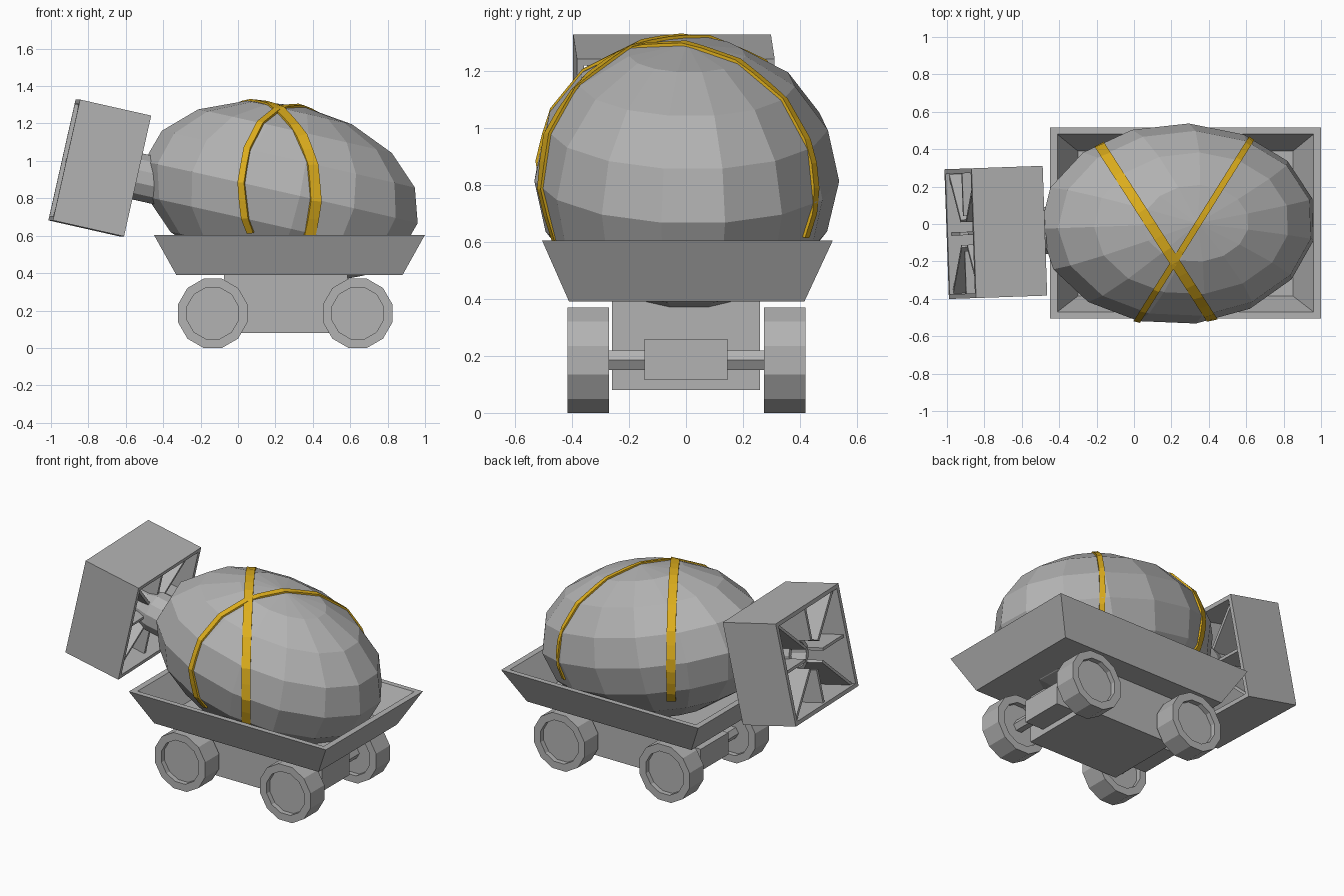
import bpy, bmesh, math
from mathutils import Vector, Matrix
from mathutils.bvhtree import BVHTree

if "Cube" in bpy.data.objects:
    bpy.data.objects.remove(bpy.data.objects["Cube"])


def material(name, rgb):
    m = bpy.data.materials.new(name)
    m.diffuse_color = (*rgb, 1)
    m.use_nodes = True
    m.node_tree.nodes["Principled BSDF"].inputs["Base Color"].default_value = m.diffuse_color
    return m


GREY = material("grey", (0.45, 0.45, 0.45))
YELLOW = material("yellow", (0.72, 0.42, 0.012))


def finish(name, bm, mat=GREY, matrix=None):
    if matrix is not None:
        bm.transform(matrix)
    bmesh.ops.recalc_face_normals(bm, faces=bm.faces)
    me = bpy.data.meshes.new(name)
    bm.to_mesh(me)
    bm.free()
    me.materials.append(mat)
    ob = bpy.data.objects.new(name, me)
    bpy.context.collection.objects.link(ob)
    return ob


def add_box(bm, x0, x1, y0, y1, z0, z1, rot=None):
    m = Matrix.Translation(((x0 + x1) / 2, (y0 + y1) / 2, (z0 + z1) / 2)) @ \
        Matrix.Diagonal((x1 - x0, y1 - y0, z1 - z0, 1))
    bmesh.ops.create_cube(bm, size=1, matrix=rot @ m if rot else m)


def loft(bm, rings, close=False):
    """Skin equal-length rings of points; cap the ends or join them up."""
    vs = [[bm.verts.new(p) for p in r] for r in rings]
    n = len(vs[0])
    for a, b in zip(vs, vs[1:] + (vs[:1] if close else [])):
        for i in range(n):
            bm.faces.new((a[i], a[(i + 1) % n], b[(i + 1) % n], b[i]))
    if not close:
        bm.faces.new(vs[0])
        bm.faces.new(vs[-1])


def circle(r, n, axis, pos, phase):
    out = []
    for i in range(n):
        a = phase + 2 * math.pi * i / n
        u, v = r * math.cos(a), r * math.sin(a)
        out.append((u, pos, v) if axis == "y" else (pos, u, v))
    return out


# chassis and axle block
bm = bmesh.new()
add_box(bm, -0.075, 0.585, -0.26, 0.26, 0.08, 0.39)
finish("chassis", bm)
bm = bmesh.new()
add_box(bm, -0.21, 0.72, -0.145, 0.145, 0.115, 0.26)
finish("axle_block", bm)

# axles and wheels with recessed hubs on both sides
for end, x in (("rear", -0.135), ("front", 0.64)):
    bm = bmesh.new()
    loft(bm, [circle(0.04, 6, "y", y, 0) for y in (-0.31, 0.31)])
    finish(end + "_axle", bm, matrix=Matrix.Translation((x, 0, 0.185)))
    for side, y in (("right", -0.343), ("left", 0.346)):
        bm = bmesh.new()
        prof = [(0.142, -0.04), (0.142, -0.073), (0.1915, -0.073),
                (0.1915, 0.073), (0.142, 0.073), (0.142, 0.04)]
        loft(bm, [circle(r, 12, "y", p, math.pi / 12) for r, p in prof])
        finish(f"{end}_{side}_wheel", bm, matrix=Matrix.Translation((x, y, 0.185)))


# open tray with sloping walls
def rect(x0, x1, y0, y1, z):
    return [(x0, y0, z), (x1, y0, z), (x1, y1, z), (x0, y1, z)]


bm = bmesh.new()
loft(bm, [rect(-0.33, 0.88, -0.41, 0.415, 0.39),
          rect(-0.45, 1.0, -0.505, 0.515, 0.605),
          rect(-0.41, 0.96, -0.47, 0.48, 0.605),
          rect(-0.30, 0.85, -0.385, 0.39, 0.42)])
finish("tray", bm)

# tilted faceted egg-shaped body
TILT = Matrix.Rotation(math.radians(2), 4, "Z") @ Matrix.Rotation(math.radians(12.7), 4, "Y")
bm = bmesh.new()
bmesh.ops.create_uvsphere(bm, u_segments=15, v_segments=8, radius=1)
bm.transform(Matrix.Translation((0.235, 0, 0.83)) @ TILT @
             Matrix.Diagonal((0.757, 0.538, 0.475, 1)) @ Matrix.Rotation(math.pi / 2, 4, "Z"))
tree = BVHTree.FromBMesh(bm)
finish("body", bm)

# straps wrapped over the body from rim to rim
for name, p, q, w in (("wide_strap", (0.415, -0.51), (-0.24, 0.51), 0.055),
                      ("narrow_strap", (0.02, -0.515), (0.655, 0.50), 0.034)):
    p, q = Vector((*p, 0.82)), Vector((*q, 0.82))
    mid, d = (p + q) / 2, (q - p).normalized()
    side = Vector((-d.y, d.x, 0))
    bm = bmesh.new()
    rings = []
    for i in range(25):
        a = math.radians(-22 + 224 * i / 24)
        ray = d * math.cos(a) + Vector((0, 0, math.sin(a)))
        hits = [tree.ray_cast(mid + side * s * w / 2, ray)[0] for s in (-1, 1)]
        rings.append([hits[0] - ray * 0.006, hits[1] - ray * 0.006,
                      hits[1] + ray * 0.011, hits[0] + ray * 0.011])
    loft(bm, rings)
    finish(name, bm, YELLOW)

# square tail shroud, fins and nozzle share one tilted frame; -x is the open end
TAIL = Matrix.Translation((-0.739, -0.045, 0.962)) @ TILT
bm = bmesh.new()
L, W, H, T = 0.195, 0.347, 0.331, 0.025


def square(x, t):
    return [(x, -W + t, -H + t), (x, W - t, -H + t), (x, W - t, H - t), (x, -W + t, H - t)]


loft(bm, [square(-L, 0), square(L, 0), square(L, T), square(-L, T)], close=True)
finish("tail_shroud", bm, matrix=TAIL)

bm = bmesh.new()
for k in range(8):
    reach = 0.33 if k % 2 == 0 else 0.45
    add_box(bm, -L + 0.02, L - 0.04, 0.095, reach, -0.009, 0.009,
            Matrix.Rotation(k * math.pi / 4, 4, "X"))
finish("tail_fins", bm, matrix=TAIL)

bm = bmesh.new()
prof = [(0.13, 0.36), (0.13, 0.17), (0.105, 0.10), (0.105, -0.06), (0.08, -0.06), (0.05, 0.10)]
loft(bm, [circle(r, 12, "x", x, math.pi / 12) for r, x in prof])
finish("nozzle", bm, matrix=TAIL)
